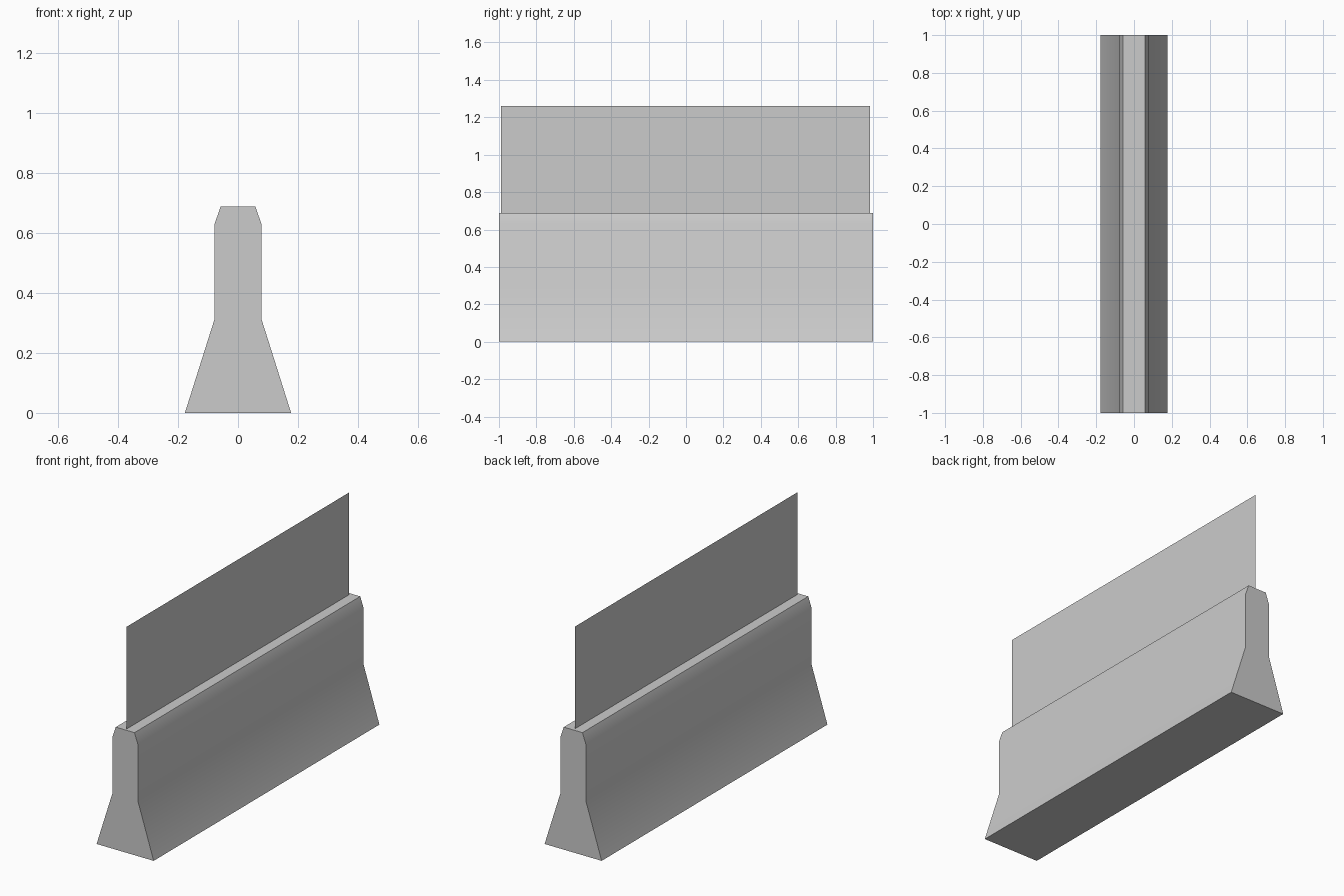
import bpy, bmesh
from mathutils import Vector

if "Cube" in bpy.data.objects:
    bpy.data.objects.remove(bpy.data.objects["Cube"])


def make_object(name, bm):
    mesh = bpy.data.meshes.new(name)
    bm.to_mesh(mesh)
    bm.free()
    obj = bpy.data.objects.new(name, mesh)
    bpy.context.collection.objects.link(obj)
    return obj


# Concrete barrier: mirrored half profile swept along y
half = [(0.177, 0.0), (0.079, 0.31), (0.079, 0.627), (0.058, 0.687)]
profile = half + [(-x, z) for x, z in reversed(half)]
bm = bmesh.new()
face = bm.faces.new([bm.verts.new((x, -1.0, z)) for x, z in profile])
ext = bmesh.ops.extrude_face_region(bm, geom=[face], use_keep_orig=True)
moved = [g for g in ext["geom"] if isinstance(g, bmesh.types.BMVert)]
bmesh.ops.translate(bm, verts=moved, vec=Vector((0, 2, 0)))
bmesh.ops.recalc_face_normals(bm, faces=bm.faces)
barrier = make_object("concrete_barrier", bm)

# Soft shading across the sloped sides, sharp ends and top
bpy.context.view_layer.objects.active = barrier
barrier.select_set(True)
bpy.ops.object.shade_smooth_by_angle(angle=0.52)

# Thin screen panel standing along the centre of the top
y0, y1, z0, z1 = -0.99, 0.985, 0.68, 1.26
bm = bmesh.new()
bm.faces.new([bm.verts.new((0, y, z))
              for y, z in [(y0, z0), (y1, z0), (y1, z1), (y0, z1)]])
make_object("screen_panel", bm)
